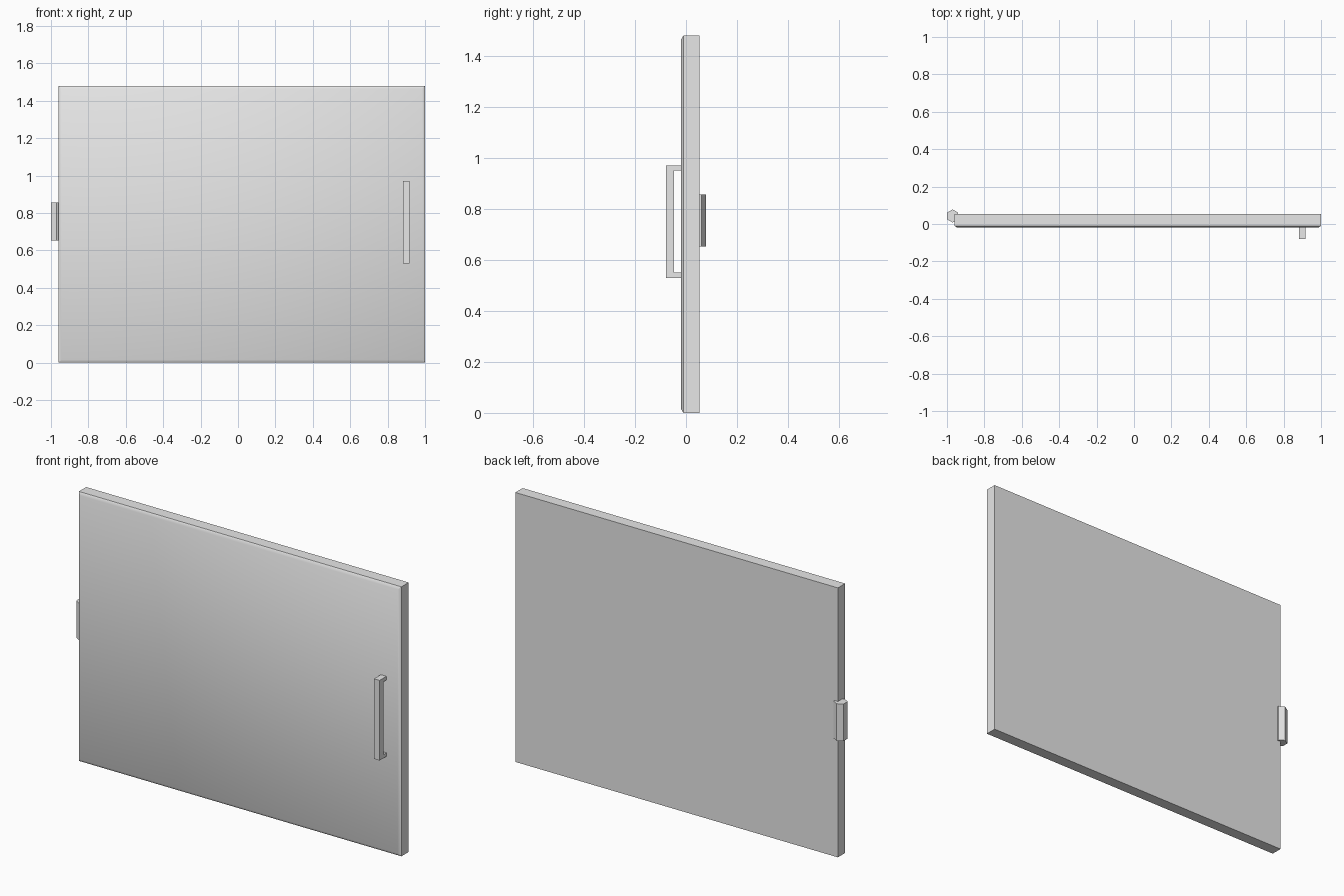
import bpy
import bmesh
from math import radians, sin, cos, pi
from mathutils import Vector

cube = bpy.data.objects.get("Cube")
if cube:
    bpy.data.objects.remove(cube, do_unlink=True)

grey = bpy.data.materials.new("light grey")
grey.use_nodes = True
colour = (0.8, 0.8, 0.8, 1)
grey.diffuse_color = colour
grey.node_tree.nodes["Principled BSDF"].inputs["Base Color"].default_value = colour


def extrude_profile(name, points, offset):
    """Closed prism from an outline of 3D points and an extrusion vector."""
    bm = bmesh.new()
    face = bm.faces.new([bm.verts.new(p) for p in points])
    result = bmesh.ops.extrude_face_region(bm, geom=[face], use_keep_orig=True)
    verts = [g for g in result["geom"] if isinstance(g, bmesh.types.BMVert)]
    bmesh.ops.translate(bm, verts=verts, vec=Vector(offset))
    bmesh.ops.recalc_face_normals(bm, faces=bm.faces)
    mesh = bpy.data.meshes.new(name)
    bm.to_mesh(mesh)
    bm.free()
    obj = bpy.data.objects.new(name, mesh)
    bpy.context.collection.objects.link(obj)
    mesh.materials.append(grey)
    return obj


# Door panel: a slab whose front is drawn in to a shallow chamfer
left, right, top = -0.96, 1.0, 1.48
back, rim, front, inset = 0.053, -0.01, -0.02, 0.022
door = extrude_profile(
    "door_panel",
    [(left, back, 0), (right, back, 0), (right, back, top), (left, back, top)],
    (0, rim - back, 0))
bm = bmesh.new()
bm.from_mesh(door.data)
bm.normal_update()
front_face = min(bm.faces, key=lambda f: f.calc_center_median().y)
bmesh.ops.inset_region(bm, faces=[front_face], thickness=inset)
bmesh.ops.translate(bm, verts=front_face.verts[:], vec=(0, front - rim, 0))
bm.to_mesh(door.data)
bm.free()

# Smooth the chamfer into the front face, keep the outer edges crisp
bpy.ops.object.select_all(action="DESELECT")
door.select_set(True)
bpy.context.view_layer.objects.active = door
bpy.ops.object.shade_smooth_by_angle(angle=radians(35))

# Pull handle: bracket outline extruded across its width
handle_x, width = 0.882, 0.034
low, high, leg = 0.53, 0.97, 0.02
outer, inner = -0.079, -0.047
outline = [(front, low), (outer, low), (outer, high), (front, high),
           (front, high - leg), (inner, high - leg),
           (inner, low + leg), (front, low + leg)]
extrude_profile("pull_handle", [(handle_x, y, z) for y, z in outline], (width, 0, 0))

# Hinge barrel: upright six-sided prism on the back right edge
radius = 0.035
hexagon = [(-0.97 + radius * sin(i * pi / 3), 0.043 + radius * cos(i * pi / 3), 0.652)
           for i in range(6)]
extrude_profile("hinge_barrel", hexagon, (0, 0, 0.204))
